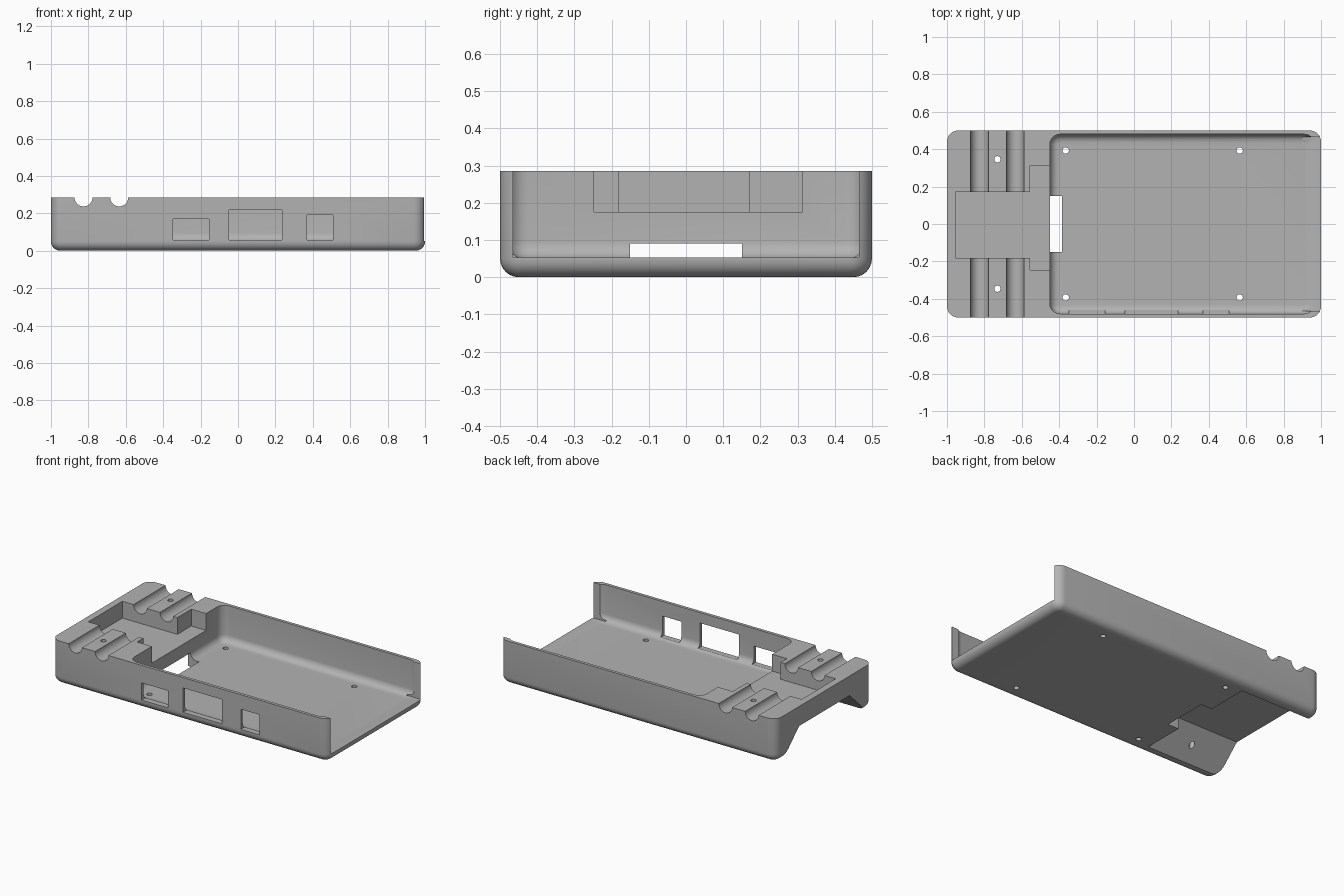
import bpy, bmesh, math

if "Cube" in bpy.data.objects:
    bpy.data.objects.remove(bpy.data.objects["Cube"])

H = 0.285      # case height
OVER = 0.4     # cutters reach above the rim

grey = bpy.data.materials.new("grey plastic")
grey.diffuse_color = (0.45, 0.45, 0.45, 1)
grey.use_nodes = True
grey.node_tree.nodes["Principled BSDF"].inputs["Base Color"].default_value = grey.diffuse_color


def finish(name, bm):
    bmesh.ops.recalc_face_normals(bm, faces=bm.faces)
    me = bpy.data.meshes.new(name)
    bm.to_mesh(me)
    bm.free()
    me.materials.append(grey)
    ob = bpy.data.objects.new(name, me)
    bpy.context.collection.objects.link(ob)
    return ob


def tub(name, x0, x1, y, z0, z1, r, fillet, seg=6):
    """Box with rounded vertical corners and a rounded bottom edge."""
    bm = bmesh.new()
    levels = [(fillet * (1 - math.sin(a)), z0 + fillet * (1 - math.cos(a)))
              for a in (math.pi / 2 * i / seg for i in range(seg + 1))]
    levels.append((0, z1))
    rings = []
    for inset, z in levels:
        ring = []
        rr = r - inset
        for k, (cx, cy) in enumerate(((x1 - r, y - r), (x0 + r, y - r),
                                      (x0 + r, r - y), (x1 - r, r - y))):
            for i in range(seg + 1):
                a = math.pi / 2 * (k + i / seg)
                ring.append(bm.verts.new((cx + rr * math.cos(a), cy + rr * math.sin(a), z)))
        rings.append(ring)
    n = len(rings[0])
    for lo, hi in zip(rings, rings[1:]):
        for i in range(n):
            j = (i + 1) % n
            bm.faces.new((lo[i], lo[j], hi[j], hi[i]))
    bm.faces.new(rings[0][::-1])
    bm.faces.new(rings[-1])
    return finish(name, bm)


def prism_x(name, x0, x1, profile):
    """Extrude a (y, z) profile along x."""
    bm = bmesh.new()
    a = [bm.verts.new((x0, y, z)) for y, z in profile]
    b = [bm.verts.new((x1, y, z)) for y, z in profile]
    bm.faces.new(a)
    bm.faces.new(b[::-1])
    for i in range(len(a)):
        j = (i + 1) % len(a)
        bm.faces.new((a[i], a[j], b[j], b[i]))
    return finish(name, bm)


def box(name, x0, x1, y0, y1, z0, z1):
    return prism_x(name, x0, x1, [(y0, z0), (y1, z0), (y1, z1), (y0, z1)])


def rod(name, loc, r, length, seg, along_y=False):
    bm = bmesh.new()
    bmesh.ops.create_cone(bm, cap_ends=True, segments=seg, radius1=r, radius2=r, depth=length)
    ob = finish(name, bm)
    if along_y:
        ob.rotation_euler.x = math.pi / 2
    ob.location = loc
    return ob


case = tub("case", -1, 1, 0.5, 0, H, 0.06, 0.05)
cutters = []

# main tray cavity and its open end
cutters.append(tub("tray_cutter", -0.45, 0.965, 0.48, 0.05, OVER, 0.055, 0.045))
cutters.append(box("end_cutter", 0.90, 1.1, -0.465, 0.465, 0.053, OVER))

# T-shaped pocket in the raised block
cutters.append(box("pocket_cutter", -0.955, -0.5, -0.182, 0.17, 0.175, OVER))
cutters.append(box("pocket_wide_cutter", -0.557, -0.43, -0.247, 0.313, 0.175, OVER))

# sloped recess under the block and the slot joining it to the tray
cutters.append(prism_x("recess_cutter", -1.1, -0.465,
                       [(-0.447, -0.02), (0.447, -0.02), (0.26, 0.157), (-0.26, 0.157)]))
cutters.append(box("slot_cutter", -0.6, -0.385, -0.15, 0.15, -0.05, 0.09))

# grooves across the block
for x in (-0.826, -0.635):
    cutters.append(rod("groove_cutter", (x, 0, H), 0.048, 1.2, 32, True))

# port windows in the front wall
for x0, x1, top in ((-0.347, -0.155, 0.17), (-0.047, 0.235, 0.217), (0.37, 0.507, 0.19)):
    cutters.append(box("port_cutter", x0, x1, -0.6, -0.44, 0.058, top))

# screw holes
for x, y in ((-0.73, 0.346), (-0.365, 0.393), (0.565, 0.393)):
    for s in (1, -1):
        cutters.append(rod("screw_cutter", (x, s * y, 0.15), 0.017, 0.6, 16))

# apply the cuts
bpy.context.view_layer.objects.active = case
for c in cutters:
    m = case.modifiers.new("cut", 'BOOLEAN')
    m.operation = 'DIFFERENCE'
    m.solver = 'EXACT'
    m.object = c
    bpy.context.view_layer.update()
    bpy.ops.object.modifier_apply(modifier=m.name)
    bpy.data.objects.remove(c)

# smooth fillets, sharp edges
for o in bpy.context.selected_objects:
    o.select_set(False)
case.select_set(True)
bpy.ops.object.shade_smooth_by_angle(angle=math.radians(30))
